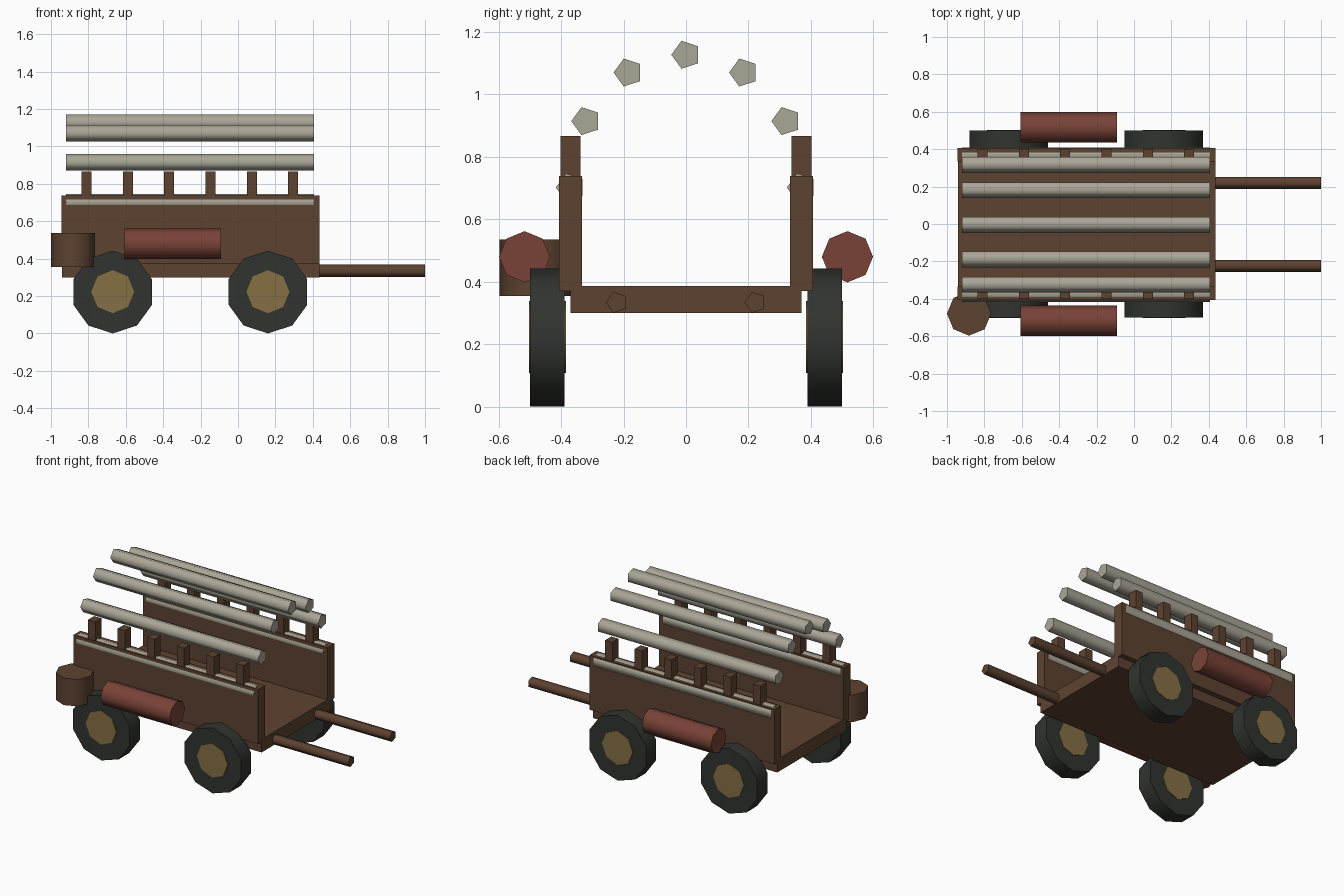
import bpy
from math import pi, sin, cos, radians

if "Cube" in bpy.data.objects:
    bpy.data.objects.remove(bpy.data.objects["Cube"])


def material(name, rgb):
    m = bpy.data.materials.new(name)
    m.diffuse_color = (*rgb, 1)
    m.use_nodes = True
    m.node_tree.nodes["Principled BSDF"].inputs["Base Color"].default_value = m.diffuse_color
    return m


WOOD = material("wood", (0.11, 0.055, 0.03))
TYRE = material("dark_rim", (0.03, 0.034, 0.028))
HUB = material("hub_ochre", (0.24, 0.16, 0.06))
POLE = material("pale_pole", (0.40, 0.38, 0.31))
RED = material("red_roll", (0.19, 0.055, 0.038))

ALONG = {"x": (pi, pi / 2, 0), "y": (pi / 2, 0, 0), "z": (0, 0, 0)}


def box(name, lo, hi, mat):
    bpy.ops.mesh.primitive_cube_add(size=1, location=[(a + b) / 2 for a, b in zip(lo, hi)])
    ob = bpy.context.object
    ob.name = name
    ob.scale = [b - a for a, b in zip(lo, hi)]
    bpy.ops.object.transform_apply(location=False, rotation=False, scale=True)
    ob.data.materials.append(mat)


def prism(name, axis, sides, radius, length, centre, mat):
    bpy.ops.mesh.primitive_cylinder_add(vertices=sides, radius=radius, depth=length,
                                        location=centre, rotation=ALONG[axis])
    ob = bpy.context.object
    ob.name = name
    ob.data.materials.append(mat)
    # smooth around the sides, sharp at the caps
    bpy.ops.object.shade_smooth_by_angle(angle=radians(80))


# wagon bed
box("floor", (-0.94, -0.37, 0.30), (0.435, 0.37, 0.387), WOOD)

for side, s in (("front", -1), ("back", 1)):
    # side wall
    y0, y1 = sorted((s * 0.333, s * 0.406))
    box(f"{side}_wall", (-0.943, y0, 0.37), (0.435, y1, 0.738), WOOD)

    # stakes standing on the wall
    y0, y1 = sorted((s * 0.338, s * 0.402))
    for i in range(6):
        x = -0.81 + i * 0.221
        box(f"{side}_stake_{i + 1}", (x - 0.027, y0, 0.66), (x + 0.027, y1, 0.867), WOOD)

    # wheels with octagonal hubs
    for x in (-0.67, 0.16):
        prism(f"{side}_wheel", "y", 10, 0.221, 0.11, (x, s * 0.444, 0.221), TYRE)
        prism(f"{side}_hub", "y", 8, 0.115, 0.118, (x, s * 0.444, 0.223), HUB)

    # bedroll hung on the side, and draw shaft
    prism(f"{side}_bedroll", "x", 8, 0.082, 0.515, (-0.348, s * 0.517, 0.48), RED)
    prism(f"{side}_shaft", "x", 5, 0.035, 0.70, (0.65, s * 0.222, 0.334), WOOD)

# canopy poles spaced along an arch
for i in range(7):
    a = i * pi / 6
    prism(f"canopy_pole_{i + 1}", "x", 5, 0.047, 1.325,
          (-0.257, -0.37 * cos(a), 0.702 + 0.425 * sin(a)), POLE)

# water keg at the rear corner
prism("keg", "z", 8, 0.118, 0.182, (-0.882, -0.479, 0.445), WOOD)
